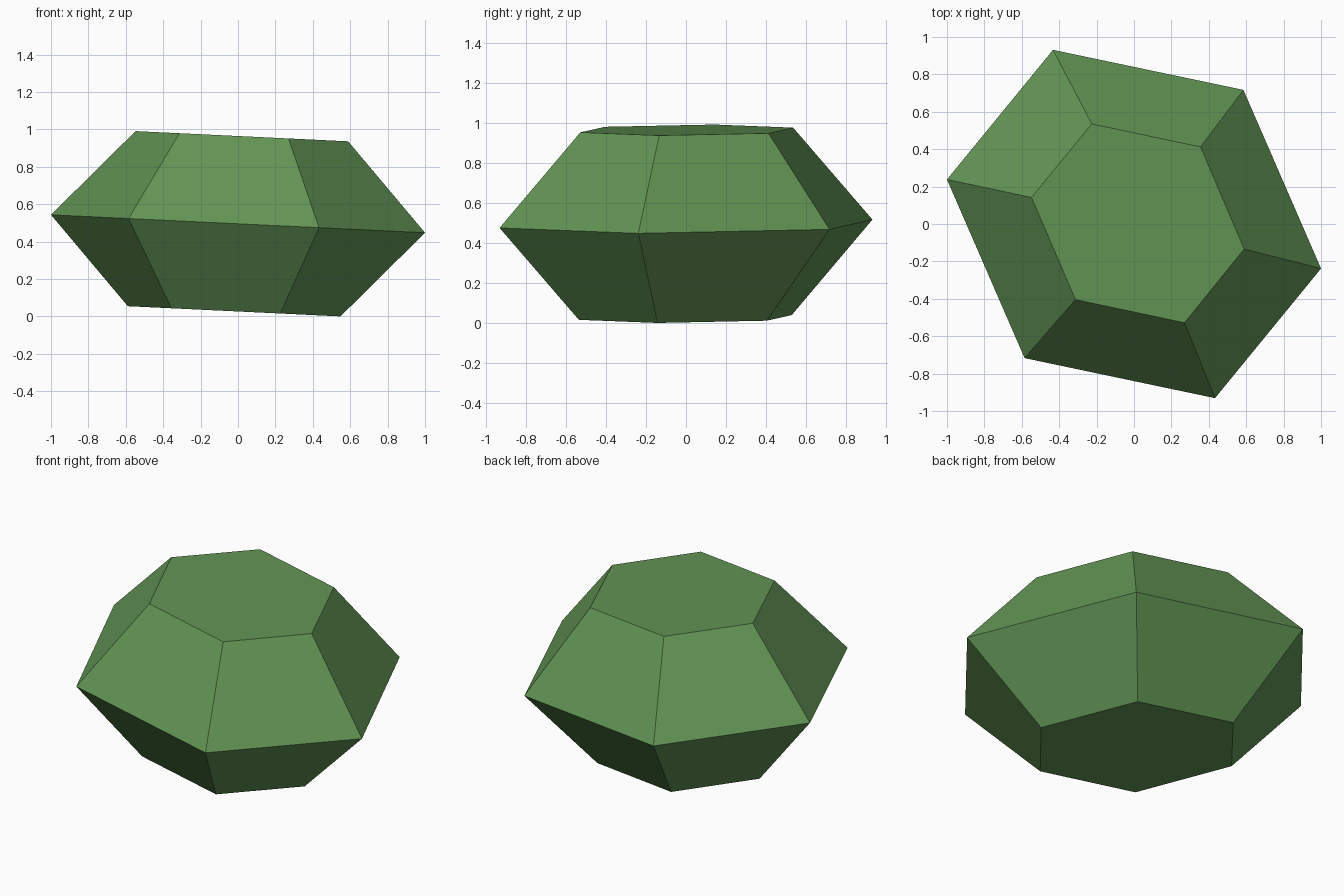
import bpy, bmesh

if "Cube" in bpy.data.objects:
    bpy.data.objects.remove(bpy.data.objects["Cube"])

TILT = -0.048      # the whole stone leans slightly along x
CENTRE = 0.496     # height of the girdle at the middle

# half of the widest outline; the other half is its point reflection
half_girdle = [(-0.433, 0.931), (0.585, 0.717), (1.0, -0.238)]
girdle = half_girdle + [(-x, -y) for x, y in half_girdle]
# flat top outline; the bottom is its point reflection
crown = [(-0.226, 0.535), (0.356, 0.412), (0.589, -0.134),
         (0.27, -0.528), (-0.313, -0.404), (-0.548, 0.142)]
base = [(-x, -y) for x, y in crown[3:] + crown[:3]]

bm = bmesh.new()


def ring(outline, height):
    return [bm.verts.new((x, y, CENTRE + height + TILT * x)) for x, y in outline]


# three stacked hexagons, joined by flat facets
rings = [ring(base, -0.469), ring(girdle, 0.0), ring(crown, 0.469)]
for low, high in zip(rings, rings[1:]):
    for i in range(6):
        j = (i + 1) % 6
        bm.faces.new((low[i], low[j], high[j], high[i]))
bm.faces.new(rings[0])
bm.faces.new(rings[2])
bmesh.ops.recalc_face_normals(bm, faces=bm.faces[:])

# stand on the ground
lowest = min(v.co.z for v in bm.verts)
bmesh.ops.translate(bm, verts=bm.verts[:], vec=(0, 0, -lowest))

mesh = bpy.data.meshes.new("faceted_stone")
bm.to_mesh(mesh)
bm.free()

green = bpy.data.materials.new("leaf green")
green.diffuse_color = (0.122, 0.296, 0.089, 1)
green.use_nodes = True
green.node_tree.nodes["Principled BSDF"].inputs["Base Color"].default_value = green.diffuse_color
mesh.materials.append(green)
bpy.context.collection.objects.link(bpy.data.objects.new("faceted_stone", mesh))
